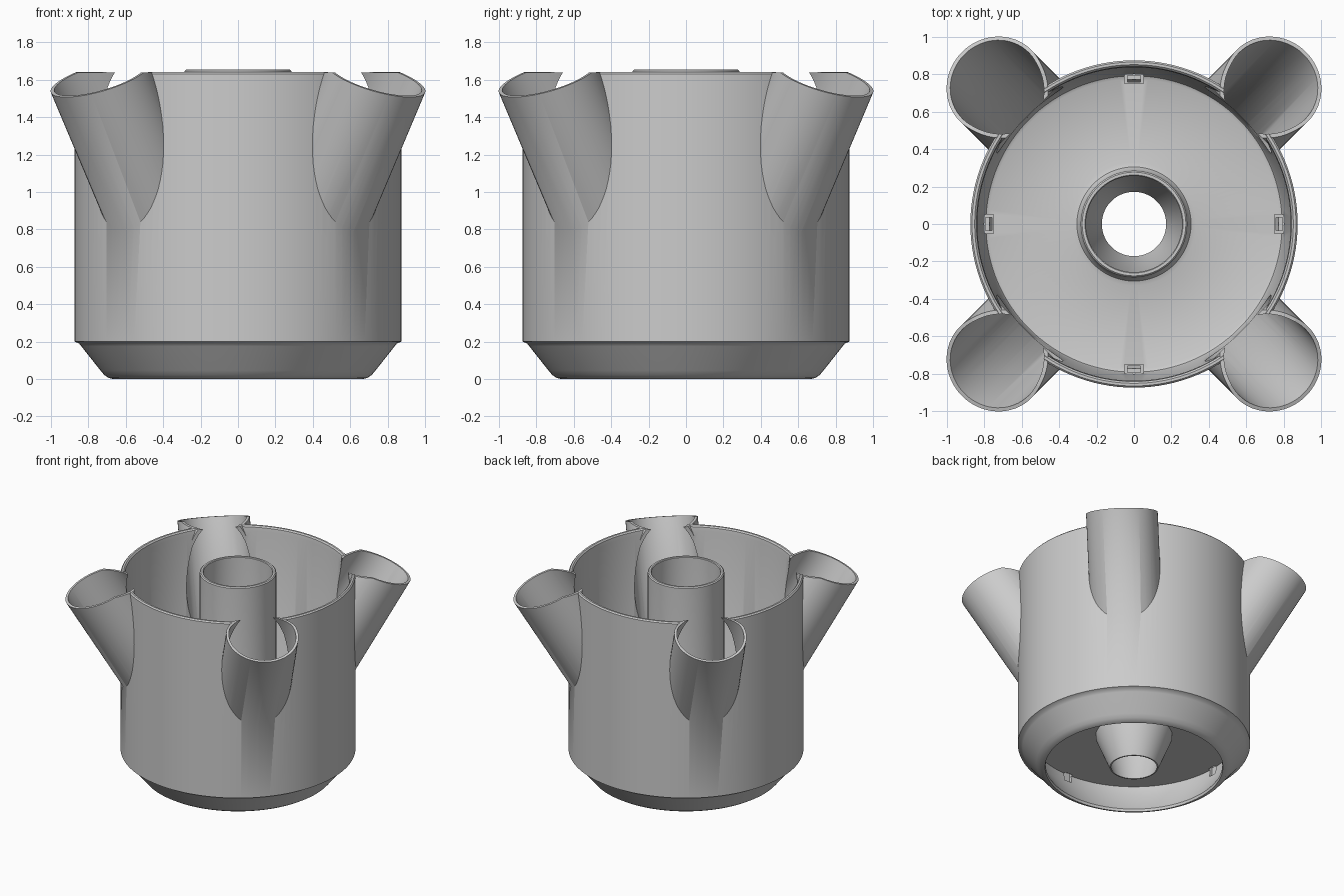
import bpy, bmesh, math
from mathutils import Matrix, Vector

cube = bpy.data.objects.get("Cube")
if cube:
    bpy.data.objects.remove(cube, do_unlink=True)

grey = bpy.data.materials.new("light_grey")
grey.use_nodes = True
grey.diffuse_color = (0.6, 0.6, 0.6, 1)
grey.node_tree.nodes["Principled BSDF"].inputs["Base Color"].default_value = (0.6, 0.6, 0.6, 1)

LEAN = math.atan(0.595)


def make_object(name, bm):
    bmesh.ops.recalc_face_normals(bm, faces=bm.faces)
    mesh = bpy.data.meshes.new(name)
    bm.to_mesh(mesh)
    bm.free()
    mesh.materials.append(grey)
    obj = bpy.data.objects.new(name, mesh)
    bpy.context.collection.objects.link(obj)
    return obj


def lathe(name, profile, segments):
    """Turn a closed (radius, height) outline about z."""
    bm = bmesh.new()
    rings = []
    for i in range(segments):
        a = math.tau * i / segments
        rings.append([bm.verts.new((r * math.cos(a), r * math.sin(a), z)) for r, z in profile])
    n = len(profile)
    for i, ring in enumerate(rings):
        nxt = rings[(i + 1) % segments]
        for j in range(n):
            k = (j + 1) % n
            bm.faces.new((ring[j], nxt[j], nxt[k], ring[k]))
    return make_object(name, bm)


def trim(bm, point, normal):
    """Cut away everything beyond a plane and close the cut."""
    geom = bm.verts[:] + bm.edges[:] + bm.faces[:]
    bmesh.ops.bisect_plane(bm, geom=geom, plane_co=Vector(point),
                           plane_no=Vector(normal), clear_outer=True)
    bmesh.ops.holes_fill(bm, edges=[e for e in bm.edges if e.is_boundary], sides=0)


def leaning_rods(name, radius, inner_limit, trim_rim):
    """Four outward-leaning rods on the diagonals."""
    bm = bmesh.new()
    place = Matrix.Translation((1.0, 0, 1.53)) @ Matrix.Rotation(LEAN, 4, 'Y')
    bmesh.ops.create_cone(bm, cap_ends=True, segments=64, radius1=radius,
                          radius2=radius, depth=4, matrix=place)
    trim(bm, (inner_limit, 0, 0), (-1, 0, 0))
    if trim_rim:
        trim(bm, (1.018, 0, 1.62), (0.4, 0, 1))
        trim(bm, (0, 0, 1.638), (0, 0, 1))
    bmesh.ops.rotate(bm, verts=bm.verts, matrix=Matrix.Rotation(math.pi / 4, 3, 'Z'))
    source = bm.verts[:] + bm.edges[:] + bm.faces[:]
    for i in range(1, 4):
        copy = bmesh.ops.duplicate(bm, geom=source)["geom"]
        bmesh.ops.rotate(bm, verts=[v for v in copy if isinstance(v, bmesh.types.BMVert)],
                         matrix=Matrix.Rotation(i * math.pi / 2, 3, 'Z'))
    return make_object(name, bm)


def slots(name, width, r0, r1, z0, z1):
    """Four boxes on the main axes."""
    bm = bmesh.new()
    for i in range(4):
        m = (Matrix.Rotation(i * math.pi / 2, 4, 'Z')
             @ Matrix.Translation(((r0 + r1) / 2, 0, (z0 + z1) / 2))
             @ Matrix.Diagonal((r1 - r0, width, z1 - z0, 1)))
        bmesh.ops.create_cube(bm, size=1, matrix=m)
    return make_object(name, bm)


def combine(target, other, operation):
    mod = target.modifiers.new(operation.lower(), 'BOOLEAN')
    mod.operation = operation
    mod.solver = 'EXACT'
    mod.object = other
    other.hide_render = True
    graph = bpy.context.evaluated_depsgraph_get()
    mesh = bpy.data.meshes.new_from_object(target.evaluated_get(graph))
    target.modifiers.clear()
    target.data = mesh
    bpy.data.objects.remove(other, do_unlink=True)


# Pot body: skirt, wall, floor, centre tube and its funnel in one section
planter = lathe("planter_body", [
    (0.67, 0), (0.69, 0.005), (0.714, 0.02), (0.735, 0.045),      # skirt outside
    (0.838, 0.175), (0.85, 0.19), (0.875, 0.2),
    (0.875, 1.63), (0.866, 1.64), (0.852, 1.64), (0.842, 1.63),   # wall and rim
    (0.838, 1.6), (0.8, 0.345), (0.792, 0.328), (0.775, 0.32),    # inner wall
    (0.33, 0.32), (0.305, 0.328), (0.29, 0.35), (0.285, 0.38),    # floor
    (0.285, 1.647), (0.277, 1.655), (0.262, 1.655), (0.257, 1.65),  # centre tube
    (0.257, 0.31), (0.172, 0), (0.182, 0), (0.285, 0.25),         # funnel
    (0.288, 0.28), (0.78, 0.28), (0.77, 0.2), (0.665, 0.02),      # underside
], 128)

# Leaning side pockets, bored through into the pot
combine(planter, leaning_rods("pocket_solids", 0.27, 0.81, True), 'UNION')
combine(planter, leaning_rods("pocket_bores", 0.25, 0.7, False), 'DIFFERENCE')

# Drain slots at the floor edge
combine(planter, slots("slot_recesses", 0.1, 0.75, 0.84, 0.305, 0.37), 'DIFFERENCE')
combine(planter, slots("drain_slots", 0.07, 0.76, 0.795, 0.22, 0.33), 'DIFFERENCE')

# Smooth walls with crisp edges
bpy.ops.object.select_all(action='DESELECT')
planter.select_set(True)
bpy.context.view_layer.objects.active = planter
bpy.ops.object.shade_smooth_by_angle(angle=math.radians(35))
